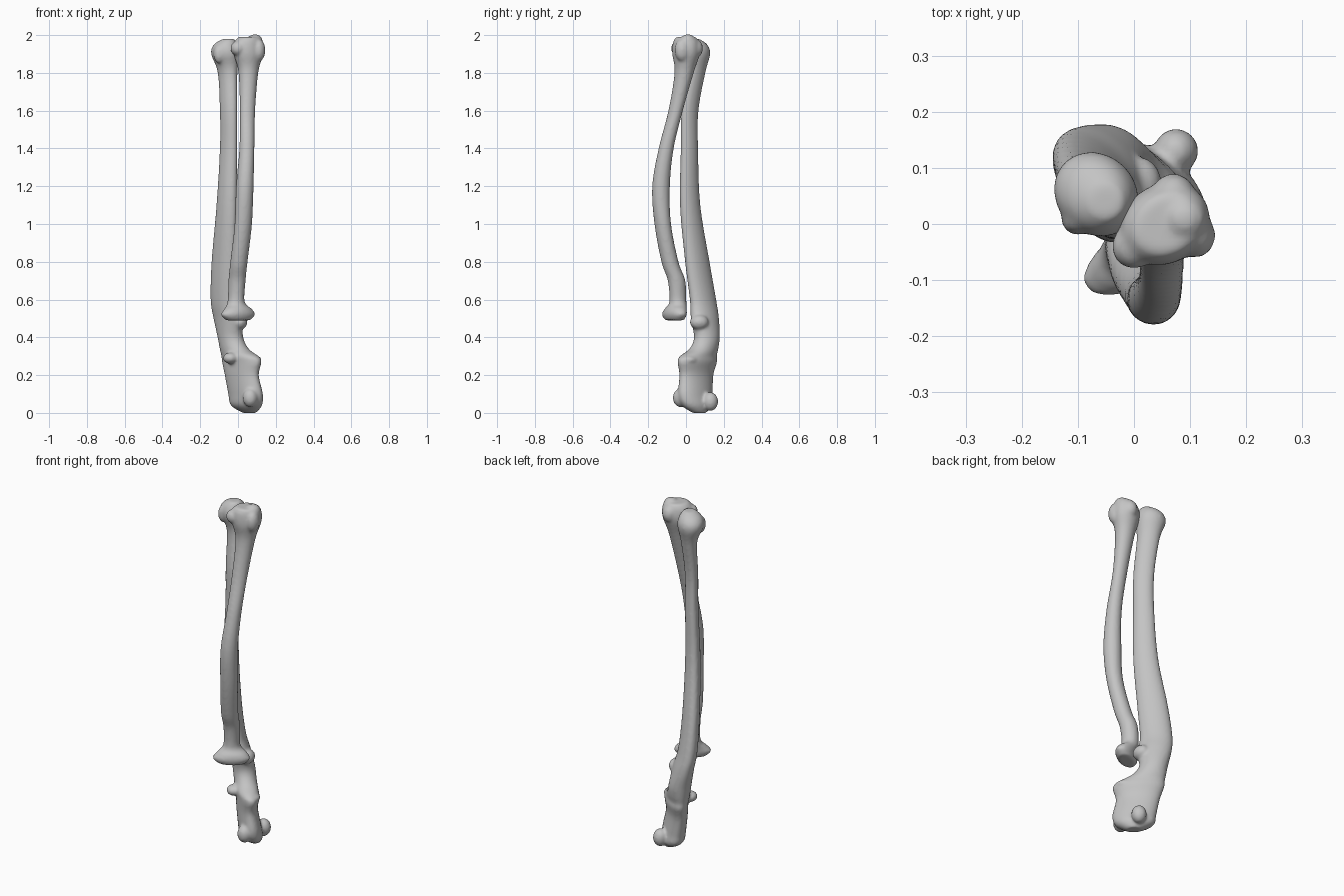
import bpy
import bmesh
import math
from mathutils import Matrix, Vector

cube = bpy.data.objects.get("Cube")
if cube:
    bpy.data.objects.remove(cube, do_unlink=True)

# One pale grey bone colour
bone = bpy.data.materials.new("bone_grey")
bone.use_nodes = True
bone.diffuse_color = (0.55, 0.55, 0.55, 1)
bone.node_tree.nodes["Principled BSDF"].inputs["Base Color"].default_value = bone.diffuse_color

CENTI = 0.01
SIDES = 32
STEPS = 6


def spline(before, start, end, after, t):
    """Catmull-Rom blend of two neighbouring sections."""
    result = []
    for p, a, b, n in zip(before, start, end, after):
        tangent_a, tangent_b = (b - p) / 2, (n - a) / 2
        cubic = 2 * (a - b) + tangent_a + tangent_b
        square = 3 * (b - a) - 2 * tangent_a - tangent_b
        result.append(((cubic * t + square) * t + tangent_a) * t + a)
    return result


def refine(sections):
    """Insert smooth in-between sections along the shaft."""
    last = len(sections) - 1
    fine = []
    for i in range(last):
        group = [sections[min(max(i + k, 0), last)] for k in (-1, 0, 1, 2)]
        fine += [spline(*group, step / STEPS) for step in range(STEPS)]
    return fine + [sections[last]]


def add_shaft(bm, sections, angle):
    """Loft turned ellipses given as height, centre x, centre y, long and short radius."""
    turn = Matrix.Rotation(angle, 3, "Z")
    rings = []
    for z, x, y, long, short in refine(sections):
        ring = []
        for i in range(SIDES):
            a = math.tau * i / SIDES
            offset = turn @ Vector((long * math.cos(a), short * math.sin(a), 0))
            ring.append(bm.verts.new((offset + Vector((x, y, z))) * CENTI))
        rings.append(ring)
    for low, high in zip(rings, rings[1:]):
        for i in range(SIDES):
            j = (i + 1) % SIDES
            bm.faces.new((low[i], low[j], high[j], high[i]))
    bm.faces.new(rings[0][::-1])
    bm.faces.new(rings[-1])


def add_knob(bm, centre, radii):
    """Rounded bump that fuses into the shaft."""
    place = Matrix.Translation(Vector(centre) * CENTI)
    scale = Matrix.Diagonal((*(Vector(radii) * CENTI), 1))
    bmesh.ops.create_icosphere(bm, subdivisions=3, radius=1, matrix=place @ scale)


def make_bone(name, sections, angle, knobs):
    bm = bmesh.new()
    add_shaft(bm, sections, math.radians(angle))
    for centre, radii in knobs:
        add_knob(bm, centre, radii)
    bmesh.ops.recalc_face_normals(bm, faces=bm.faces)
    mesh = bpy.data.meshes.new(name)
    bm.to_mesh(mesh)
    bm.free()
    mesh.materials.append(bone)
    obj = bpy.data.objects.new(name, mesh)
    bpy.context.collection.objects.link(obj)
    # Fuse the parts into one skin and soften the joins
    fuse = obj.modifiers.new("fuse", "REMESH")
    fuse.mode = "VOXEL"
    fuse.voxel_size = 0.008
    fuse.use_smooth_shade = True
    soften = obj.modifiers.new("soften", "SMOOTH")
    soften.factor = 0.5
    soften.iterations = 5
    return obj


# Rear bone: elbow hook at the bottom, joint notch, long blade-like shaft
rear_sections = [
    (0, 6, 7, 4, 3), (4, 4.5, 6, 10, 6), (10, 4, 5, 11.5, 6),
    (20, 2, 5.5, 11.5, 5.5), (27, 2, 6, 13.5, 6), (30, 1, 6.5, 12.5, 6),
    (34, -2, 9.5, 9, 6), (40, -4, 11, 7.5, 6), (50, -5.5, 10, 9, 5.5),
    (60, -7.5, 9, 8.5, 5), (80, -7.5, 6, 8, 4.5), (110, -6, 2.2, 6.5, 4),
    (140, -5, 1.8, 5.5, 3.5), (160, -5, 2, 5.5, 3.5), (180, -5.5, 5, 6, 4.3),
    (190, -6.7, 5.3, 8, 7), (195, -6.5, 5, 6.5, 6), (198, -5, 4, 3, 3),
]
rear_knobs = [
    ((7.5, 13, 6), (4, 4, 5)),       # outer heel tubercle
    ((6.5, -3, 8), (4, 4, 5)),       # front heel tubercle
    ((8.5, 1, 28), (4, 5, 2.5)),     # outer notch lip
    ((-4, 2, 29), (4, 4, 3)),        # inner notch lip
    ((1, 7, 48), (4, 5, 4)),         # upper notch beak
    ((-10, 1, 190), (3, 3, 5)),      # wrist bump
]
make_bone("rear_forearm_bone", rear_sections, 135, rear_knobs)

# Front bone: flared elbow cup, bowed shaft, broad wrist end
front_sections = [
    (49, 0, -6, 7, 4), (52, 0, -6.2, 10, 5), (55, 0, -5.5, 8, 5),
    (59, -1, -4.3, 4.5, 4.5), (70, -0.5, -5, 4.5, 4.7), (80, 0.5, -8.5, 4.6, 4.5),
    (100, 2.8, -12.3, 4.7, 4.3), (120, 3.6, -13.2, 4.6, 4.7), (140, 4.7, -10.5, 4, 4),
    (160, 5, -5.5, 4.2, 3.7), (180, 5.5, -1, 5.3, 5), (190, 5.5, 0, 8, 7),
    (196, 5.5, 0, 8, 6.5), (199, 6, 0, 6, 5),
]
front_knobs = [
    ((11, -2, 192), (3.5, 4, 6)),    # outer wrist corner
    ((7, 5, 193), (4, 4, 5)),        # back wrist corner
    ((0, -4, 193), (4, 4, 4)),       # inner wrist corner
    ((9, 1, 197), (4, 4, 3.5)),      # raised wrist tip
]
make_bone("front_forearm_bone", front_sections, 30, front_knobs)
